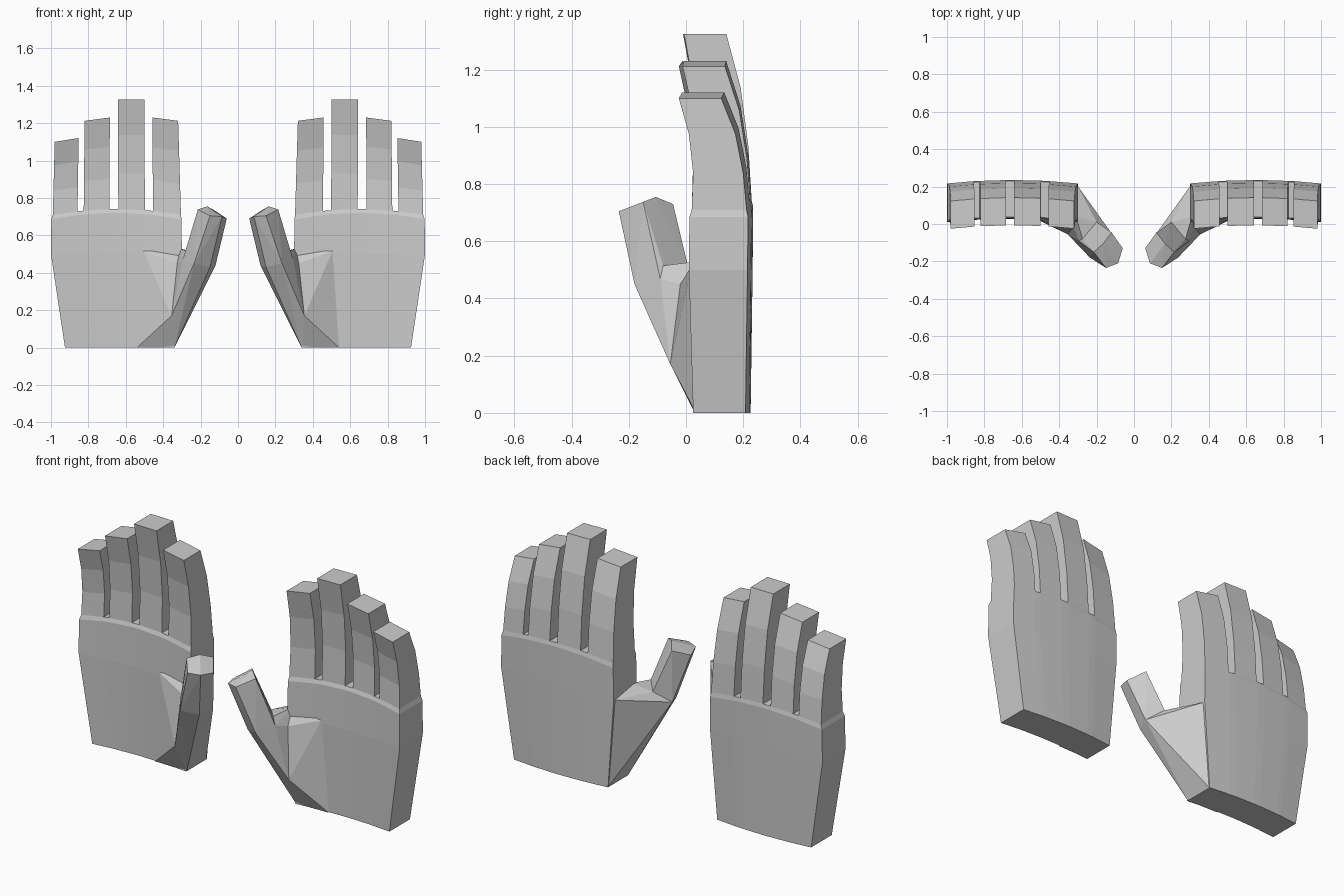
import bpy, bmesh

if "Cube" in bpy.data.objects:
    bpy.data.objects.remove(bpy.data.objects["Cube"])

skin = bpy.data.materials.new("light grey")
skin.diffuse_color = (0.6, 0.6, 0.6, 1)
skin.use_nodes = True
skin.node_tree.nodes["Principled BSDF"].inputs["Base Color"].default_value = skin.diffuse_color

# Column edges across the palm: finger, gap, finger, gap ...
BASE = [0.305, 0.455, 0.498, 0.640, 0.688, 0.825, 0.858, 0.99]
TIP = [0.32, 0.457, 0.50, 0.642, 0.685, 0.82, 0.852, 0.98]
TIP_Z = [1.212, 1.23, 1.325, 1.325, 1.23, 1.212, 1.12, 1.10]
# Palm levels: (height, arch, left x, right x, front y, back y)
PALM = [(0, 0, 0.34, 0.925, 0.025, 0.208), (0.5, 0, 0.30, 1.0, 0.010, 0.215),
        (0.685, 0.035, 0.302, 0.998, 0.012, 0.217), (0.71, 0.03, 0.305, 0.99, 0.02, 0.212)]
# Finger levels: (part of the length, front y, back y)
FINGER = [(0.33, 0.025, 0.20), (0.68, 0.010, 0.173), (1, -0.025, 0.123)]


def point(i, level, back):
    """Corner of column edge i at a level, on the front or the back."""
    s = (BASE[i] - 0.305) / 0.685
    arch = 1 - (2 * s - 1) ** 2
    if level < 4:
        z, rise, left, right, front, rear = PALM[level]
        x, z = left + s * (right - left), z + rise * arch
    else:
        t, front, rear = FINGER[level - 4]
        z0 = 0.71 + 0.03 * arch
        x, z = BASE[i] + t * (TIP[i] - BASE[i]), z0 + t * (TIP_Z[i] - z0)
    return (x, (rear if back else front) + 0.018 * arch, z)


def finish(bm, name):
    bmesh.ops.remove_doubles(bm, verts=bm.verts, dist=0.0005)
    bmesh.ops.recalc_face_normals(bm, faces=bm.faces)
    me = bpy.data.meshes.new(name)
    bm.to_mesh(me)
    bm.free()
    me.materials.append(skin)
    ob = bpy.data.objects.new(name, me)
    bpy.context.collection.objects.link(ob)
    return ob


# Palm with four fingers
bm = bmesh.new()


def quad(*corners):
    bm.faces.new([bm.verts.new(point(*c)) for c in corners])


for i in range(7):
    top = 6 if i % 2 == 0 else 3
    for k in range(top):
        for b in (0, 1):
            quad((i, k, b), (i + 1, k, b), (i + 1, k + 1, b), (i, k + 1, b))
        for e in (i, i + 1):
            if k >= 3 or e in (0, 7):
                quad((e, k, 0), (e, k, 1), (e, k + 1, 1), (e, k + 1, 0))
    for k in (0, top):
        quad((i, k, 0), (i + 1, k, 0), (i + 1, k, 1), (i, k, 1))
hands = finish(bm, "hands")

# Thumb: outer segment, lower segment and ball of the thumb
tip = [(0.06, -0.13, 0.69), (0.085, -0.21, 0.70), (0.15, -0.235, 0.705),
       (0.215, -0.15, 0.738), (0.165, -0.105, 0.755), (0.12, -0.045, 0.73)]
middle = [(0.12, -0.05, 0.44), (0.15, -0.13, 0.43), (0.235, -0.18, 0.45),
          (0.295, -0.09, 0.47), (0.275, -0.08, 0.515), (0.20, 0.01, 0.50)]
ball = [(0.34, 0.03, 0), (0.355, -0.055, 0.17), (0.325, -0.02, 0.45), (0.31, 0.04, 0.53)]
pieces = {"thumb_tip": tip + middle,
          "thumb_base": middle + ball + [(0.342, 0.205, 0), (0.302, 0.205, 0.5)],
          "thumb_ball": ball + [(0.54, 0.035, 0), (0.505, 0.02, 0.515), (0.36, 0.12, 0.02),
                                (0.33, 0.12, 0.48)]}
for name, pts in pieces.items():
    bm = bmesh.new()
    for p in pts:
        bm.verts.new(p)
    hull = bmesh.ops.convex_hull(bm, input=bm.verts)
    junk = [g for g in hull["geom_interior"] + hull["geom_unused"]
            if isinstance(g, bmesh.types.BMVert)]
    bmesh.ops.delete(bm, geom=list(set(junk)), context="VERTS")
    piece = finish(bm, name)
    piece.hide_render = True
    piece.hide_set(True)
    join = hands.modifiers.new(name, "BOOLEAN")
    join.operation, join.solver, join.object = "UNION", "EXACT", piece

# Second hand
hands.modifiers.new("mirror", "MIRROR").use_mirror_merge = False
